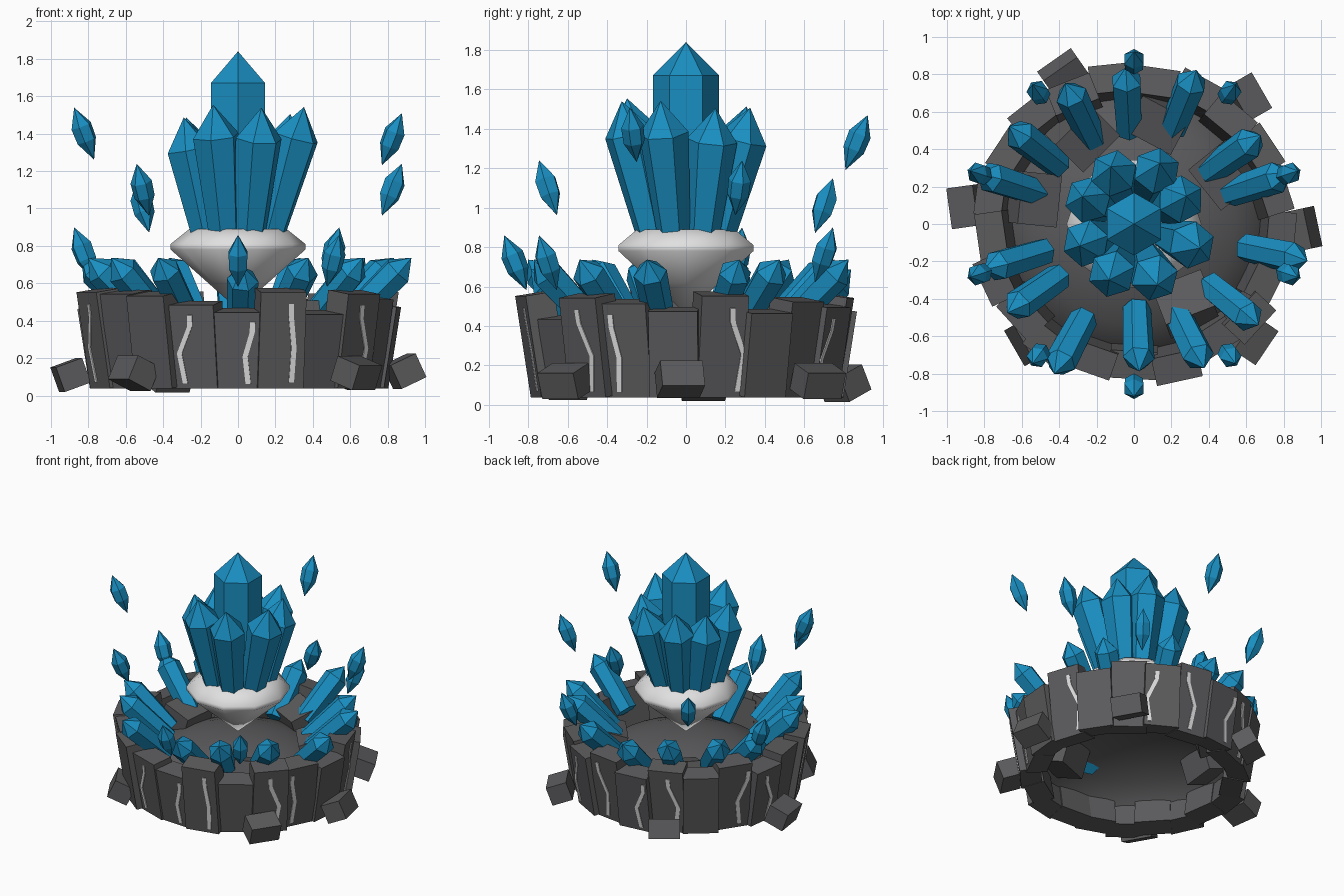
import bpy, bmesh, random
from math import radians, sin, pi
from mathutils import Matrix

random.seed(4)
old = bpy.data.objects.get("Cube")
if old:
    bpy.data.objects.remove(old)


def material(name, rgb):
    m = bpy.data.materials.new(name)
    m.use_nodes = True
    m.diffuse_color = (*rgb, 1)
    m.node_tree.nodes["Principled BSDF"].inputs["Base Color"].default_value = (*rgb, 1)
    return m


BLUE = material("crystal blue", (0.01, 0.275, 0.54))
STONE = material("dark stone", (0.105, 0.105, 0.11))
PALE = material("pale stone", (0.75, 0.75, 0.75))


def place(az, r, z, tilt=0, yaw=0):
    """Frame on a circle: x points outward, z leans outward by tilt."""
    return (Matrix.Rotation(radians(az), 4, 'Z') @ Matrix.Translation((r, 0, z))
            @ Matrix.Rotation(radians(yaw), 4, 'Z') @ Matrix.Rotation(radians(tilt), 4, 'Y'))


def finish(name, bm, mat, smooth=None):
    bmesh.ops.recalc_face_normals(bm, faces=bm.faces)
    me = bpy.data.meshes.new(name)
    bm.to_mesh(me)
    bm.free()
    me.materials.append(mat)
    ob = bpy.data.objects.new(name, me)
    bpy.context.collection.objects.link(ob)
    if smooth:
        bpy.ops.object.select_all(action='DESELECT')
        ob.select_set(True)
        bpy.context.view_layer.objects.active = ob
        bpy.ops.object.shade_smooth_by_angle(angle=radians(smooth))


def turned(name, profile, sides, matrix, mat, smooth=None, start=0):
    """Rings of (radius, height) joined around an axis; radius 0 is a point."""
    bm = bmesh.new()
    rings = []
    for r, z in profile:
        n = sides if r else 1
        rings.append([bm.verts.new(matrix @ (Matrix.Rotation(start + 2 * pi * i / sides, 3, 'Z')
                                             @ Matrix.Translation((r, 0, z)).translation))
                      for i in range(n)])
    for a, b in zip(rings, rings[1:]):
        for i in range(sides):
            quad = [a[i % len(a)], a[(i + 1) % len(a)], b[(i + 1) % len(b)], b[i % len(b)]]
            bm.faces.new(list(dict.fromkeys(quad)))
    finish(name, bm, mat, smooth)


def box(name, size, matrix, mat):
    bm = bmesh.new()
    bmesh.ops.create_cube(bm, size=1, matrix=matrix @ Matrix.Diagonal((*size, 1)))
    finish(name, bm, mat)


def crack(name, matrix, depth, height, offset, bend):
    """Thin zigzag plate on the outer face of a wall block."""
    path = [(0.03, 0.88), (0.025, 0.74), (-0.04, 0.42), (-0.015, 0.06)]
    bm = bmesh.new()
    loops = []
    for y, t in path:
        loops.append([bm.verts.new(matrix @ Matrix.Translation(
            (depth / 2 + o, offset + bend * y + w, t * height)).translation)
            for o, w in ((-0.003, -0.014), (0.005, -0.014), (0.005, 0.014), (-0.003, 0.014))])
    for a, b in zip(loops, loops[1:]):
        for i in range(4):
            bm.faces.new((a[i], a[(i + 1) % 4], b[(i + 1) % 4], b[i]))
    bm.faces.new(loops[0])
    bm.faces.new(loops[-1])
    finish(name, bm, PALE)


# Domed floor inside the wall
turned("floor", [(0.74, 0.12), (0.67, 0.23), (0.54, 0.33), (0.36, 0.4), (0.18, 0.44), (0, 0.45)], 32,
       Matrix(), STONE, smooth=60)

# Ring of outward-leaning wall blocks
tops = [.45, .56, .44, .55, .52, .48, .56, .47, .53, .5, .55,
        .48, .54, .5, .56, .47, .53, .56, .55, .54, .49]
STEP = 360 / len(tops)
DEPTH = 0.15
frames = []
for i, top in enumerate(tops):
    height = top - 0.04
    m = place(-90 + i * STEP, 0.69 + 0.03 * (i % 2), 0.05, 9, random.uniform(-6, 6))
    frames.append((m, height))
    box(f"wall_block_{i}", (DEPTH, 0.25, height), m @ Matrix.Translation((0, 0, height / 2)), STONE)

# Cracks: direction around the wall, and which way each bends
cracks = [(-160, 1), (-110, 1), (-85, .6), (-69, -.3), (-37, -1), (-26, -.5), (21, -1),
          (57, 1), (79, -1), (106, 1), (119, -1), (155, 1), (168, -1)]
for i, (az, bend) in enumerate(cracks):
    k = round((az + 90) / STEP)
    shift = 0.78 * sin(radians(az + 90 - k * STEP))
    m, height = frames[k % len(frames)]
    crack(f"crack_{i}", m, DEPTH, height, max(-0.07, min(0.07, shift)), bend)

# Fallen slabs leaning on the inside of the wall
slabs = [(120, 0.55, 15), (166, 0.56, 8), (-57, 0.51, -12), (29, 0.56, 10), (76, 0.58, -14)]
for i, (az, r, yaw) in enumerate(slabs):
    box(f"inner_slab_{i}", (0.22, 0.28, 0.26), place(az, r, 0.35, -18, yaw), STONE)

# Rubble around the foot
rubble = [(-2, 0.89, 0.13), (48, 0.9, 0.12), (115, 0.88, 0.11), (174, 0.9, 0.11),
          (228, 0.83, 0.12), (316, 0.88, 0.12)]
for i, (az, r, z) in enumerate(rubble):
    m = place(az, r, z, 20 if i % 2 else -25, (14, -18, 10)[i % 3])
    box(f"rubble_{i}", (0.15, 0.22, 0.14), m, STONE)

# Pale pedestal, pointed underneath
turned("pedestal", [(0, 0.46), (0.18, 0.62), (0.36, 0.78), (0.36, 0.81), (0.26, 0.89), (0, 0.89)], 10,
       Matrix(), PALE, smooth=65)

# Central crystal column and the cluster around it
turned("central_crystal", [(0, 0.86), (0.168, 0.86), (0.168, 1.67), (0, 1.84)], 6,
       Matrix(), BLUE, start=pi / 2)
cluster = [(28, 12, .66), (67, 15, .67), (112, 13, .67), (152, 12, .64),
           (-158, 12, .64), (-114, 12, .71), (-69, 14, .7), (-20, 16, .71)]
for i, (az, tilt, length) in enumerate(cluster):
    turned(f"cluster_crystal_{i}", [(0, 0), (0.085, 0), (0.128, length - 0.17), (0, length)], 6,
           place(az, 0.18, 0.86, tilt), BLUE, start=0.25 * i)

# Crystals leaning out over the wall
leaning = [(93, .84), (68, .89), (35, .83), (18, .88), (-12, .95), (-39, .86), (-64, .86),
           (-88, .79), (-118, .91), (-145, .83), (-163, .84), (162, .88), (142, .85), (116, .84)]
for i, (az, tip) in enumerate(leaning):
    turned(f"leaning_crystal_{i}", [(0, 0), (0.076, 0), (0.086, 0.37), (0, 0.47)], 6,
           place(az, tip - 0.34, 0.41 - 0.05 * (i % 7 == 0), 46), BLUE, start=0.2 * i)

# Floating shards
heights = [0.72, 0.72, 1.37, 1.1, 0.76, 1.33, 1.01, 0.76, 1.4, 1.1]
for i, z in enumerate(heights):
    turned(f"floating_shard_{i}", [(0, -0.15), (0.055, -0.04), (0.058, 0.045), (0, 0.15)], 6,
           place(-90 + 36 * i, 0.865, z, 22), BLUE)
